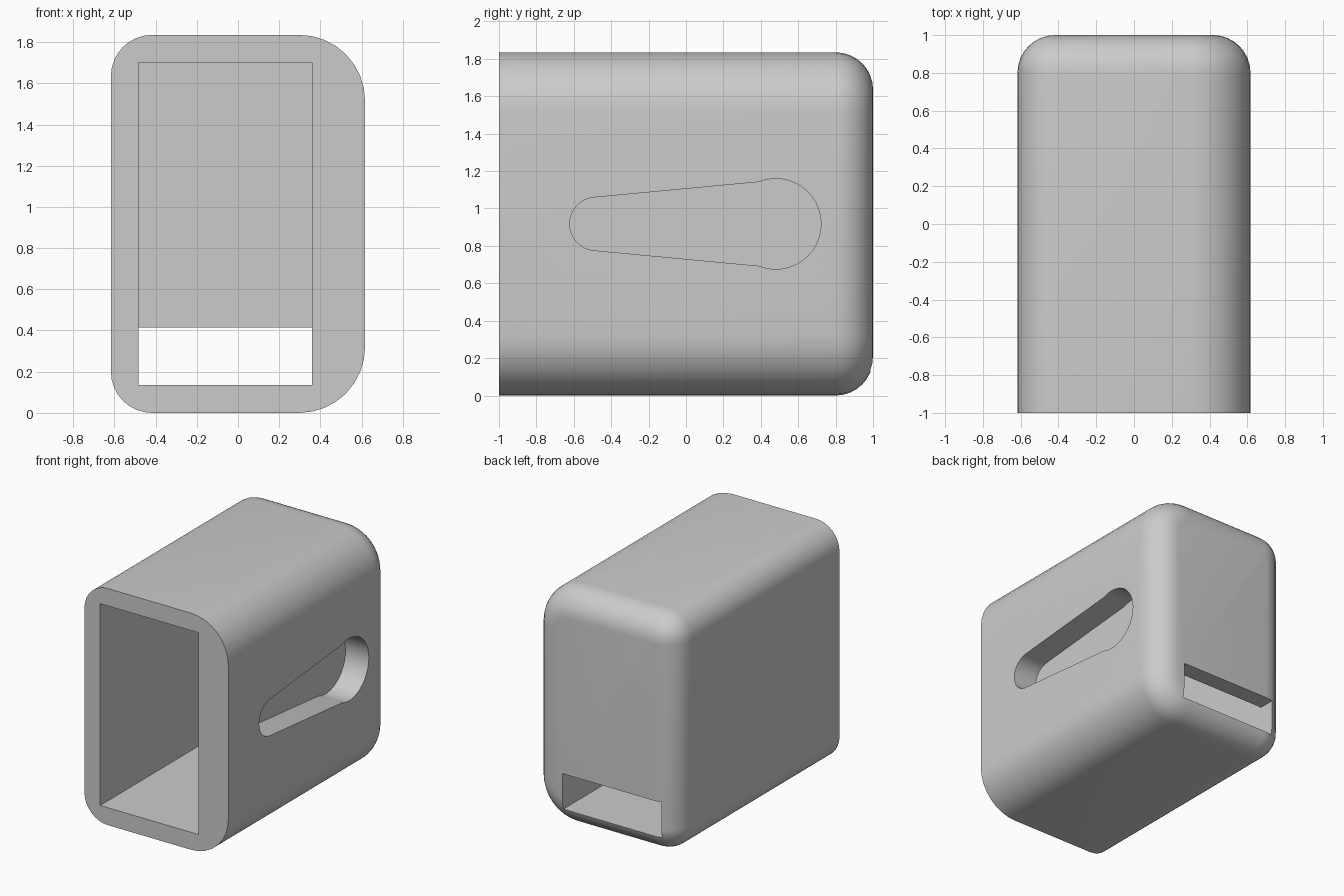
import bpy, bmesh
from math import sin, cos, pi, radians

if "Cube" in bpy.data.objects:
    bpy.data.objects.remove(bpy.data.objects["Cube"], do_unlink=True)

HALF_W, HEIGHT = 0.617, 1.835
WALL, BACK_R, LEFT_R, RIGHT_R = 0.135, 0.2, 0.32, 0.2
STEPS = 8

grey = bpy.data.materials.new("plain grey")
grey.use_nodes = True
colour = (0.6, 0.6, 0.6, 1)
grey.diffuse_color = colour
grey.node_tree.nodes["Principled BSDF"].inputs["Base Color"].default_value = colour


def make_object(name, bm):
    bmesh.ops.remove_doubles(bm, verts=bm.verts, dist=0.0005)
    bmesh.ops.recalc_face_normals(bm, faces=bm.faces)
    mesh = bpy.data.meshes.new(name)
    bm.to_mesh(mesh)
    bm.free()
    mesh.materials.append(grey)
    obj = bpy.data.objects.new(name, mesh)
    bpy.context.collection.objects.link(obj)
    return obj


def arc(cx, cy, r, start, end, steps):
    angles = [radians(start + (end - start) * i / steps) for i in range(steps + 1)]
    return [(cx + r * cos(a), cy + r * sin(a)) for a in angles]


def outline(inset):
    """Rounded rectangle in x and z, with wider corners on the left side."""
    points = []
    for quarter, (sx, top) in enumerate([(1, 1), (-1, 1), (-1, 0), (1, 0)]):
        r = LEFT_R if sx > 0 else RIGHT_R
        cz = HEIGHT - r if top else r
        points += arc(sx * (HALF_W - r), cz, r - inset,
                      quarter * 90, quarter * 90 + 90, STEPS)
    return points


def prism(name, profile, x0, x1):
    """Extrude a profile given in y and z along x."""
    bm = bmesh.new()
    ends = [[bm.verts.new((x, y, z)) for y, z in profile] for x in (x0, x1)]
    for end in ends:
        bm.faces.new(end)
    n = len(profile)
    for i in range(n):
        j = (i + 1) % n
        bm.faces.new((ends[0][i], ends[0][j], ends[1][j], ends[1][i]))
    return make_object(name, bm)


# Case: straight sleeve with a rounded back edge
bm = bmesh.new()
sections = [(-1, 0)]
for i in range(STEPS + 1):
    a = pi / 2 * i / STEPS
    sections.append((1 - BACK_R + BACK_R * sin(a), (BACK_R - 0.001) * (1 - cos(a))))
rings = [[bm.verts.new((x, y, z)) for x, z in outline(inset)] for y, inset in sections]
for a, b in zip(rings, rings[1:]):
    for i in range(len(a)):
        j = (i + 1) % len(a)
        bm.faces.new((a[i], a[j], b[j], b[i]))
bm.faces.new(rings[0])
bm.faces.new(rings[-1])
case = make_object("case", bm)

# Cavity open at the front, with a low slot through the back wall
floor, ceiling, inner_back, slot_top = WALL, HEIGHT - WALL, 1 - WALL, 0.415
cavity = prism("cavity_cutter", [
    (-1.2, floor), (1.2, floor), (1.2, slot_top),
    (inner_back, slot_top), (inner_back, ceiling), (-1.2, ceiling)],
    WALL - HALF_W, 0.36)

# Keyhole-shaped recess in the thick left wall
mid = HEIGHT / 2
recess = prism("recess_cutter",
               arc(0.48, mid, 0.242, -112, 112, 24) + arc(-0.48, mid, 0.142, 97, 263, 16),
               HALF_W - 0.2, HALF_W + 0.2)

for cutter in (cavity, recess):
    cutter.hide_render = True
    cut = case.modifiers.new(cutter.name, "BOOLEAN")
    cut.operation, cut.solver, cut.object = "DIFFERENCE", "EXACT", cutter

# Apply the cuts and drop the cutters
bpy.context.view_layer.update()
result = bpy.data.meshes.new_from_object(
    case.evaluated_get(bpy.context.evaluated_depsgraph_get()))
case.modifiers.clear()
case.data = result
for cutter in (cavity, recess):
    bpy.data.objects.remove(cutter, do_unlink=True)

bpy.ops.object.select_all(action="DESELECT")
case.select_set(True)
bpy.context.view_layer.objects.active = case
bpy.ops.object.shade_smooth_by_angle(angle=radians(30))
